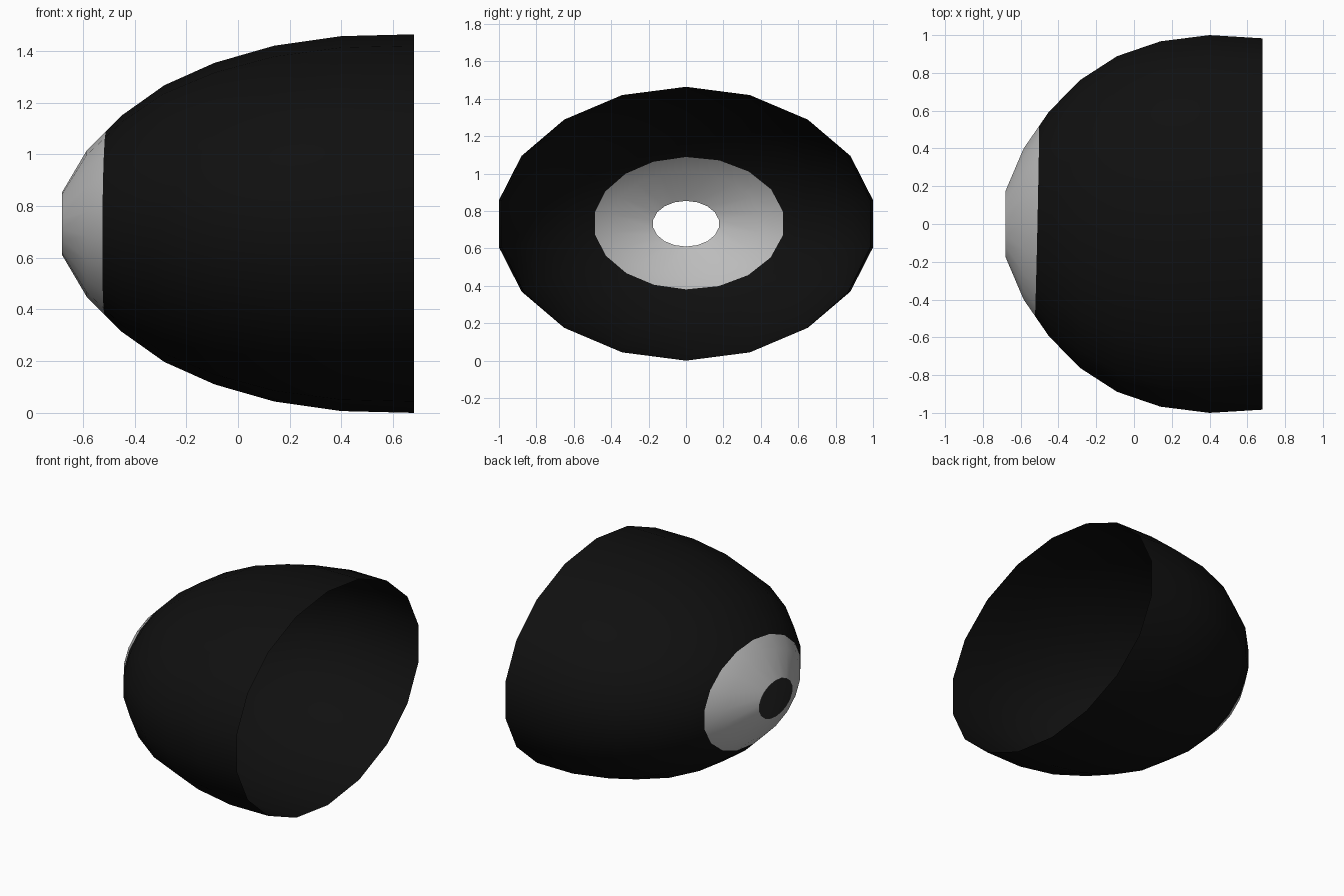
import bpy, bmesh, math
from mathutils import Vector

if "Cube" in bpy.data.objects:
    bpy.data.objects.remove(bpy.data.objects["Cube"])

SIDES = 18
CENTRE_Z = 0.732
# rings along x: (x, half width in y, half height in z)
RINGS = [(-0.68, 0.178, 0.122), (-0.585, 0.405, 0.283), (-0.45, 0.604, 0.418),
         (-0.285, 0.774, 0.535), (-0.09, 0.902, 0.622), (0.14, 0.982, 0.688),
         (0.40, 1.0154, 0.725), (0.68, 0.998, 0.732)]


def material(name, value):
    m = bpy.data.materials.new(name)
    m.diffuse_color = (value, value, value, 1)
    m.use_nodes = True
    m.node_tree.nodes["Principled BSDF"].inputs["Base Color"].default_value = m.diffuse_color
    return m


# open oval shell, lofted ring to ring
bm = bmesh.new()
loops = []
for x, ry, rz in RINGS:
    angles = [2 * math.pi * i / SIDES for i in range(SIDES)]
    loops.append([bm.verts.new((x, ry * math.sin(a), CENTRE_Z + rz * math.cos(a)))
                  for a in angles])
for a, b in zip(loops, loops[1:]):
    for i in range(SIDES):
        j = (i + 1) % SIDES
        bm.faces.new((a[i], b[i], b[j], a[j]))
bmesh.ops.recalc_face_normals(bm, faces=bm.faces)
if sum(f.normal.dot(f.calc_center_median() - Vector((0.4, 0, CENTRE_Z))) for f in bm.faces) < 0:
    bmesh.ops.reverse_faces(bm, faces=bm.faces)

# grey band around the small hole, cut along a slightly tilted plane
origin, normal = Vector((-0.514, 0, CENTRE_Z)), Vector((1, -0.0216, -0.008))
bmesh.ops.bisect_plane(bm, geom=bm.verts[:] + bm.edges[:] + bm.faces[:],
                       plane_co=origin, plane_no=normal)
for f in bm.faces:
    f.smooth = True
    f.material_index = int((f.calc_center_median() - origin).dot(normal) < 0)

mesh = bpy.data.meshes.new("oval_shell")
bm.to_mesh(mesh)
bm.free()
mesh.materials.append(material("black", 0.005))
mesh.materials.append(material("grey", 0.5))
shell = bpy.data.objects.new("oval_shell", mesh)
bpy.context.collection.objects.link(shell)
